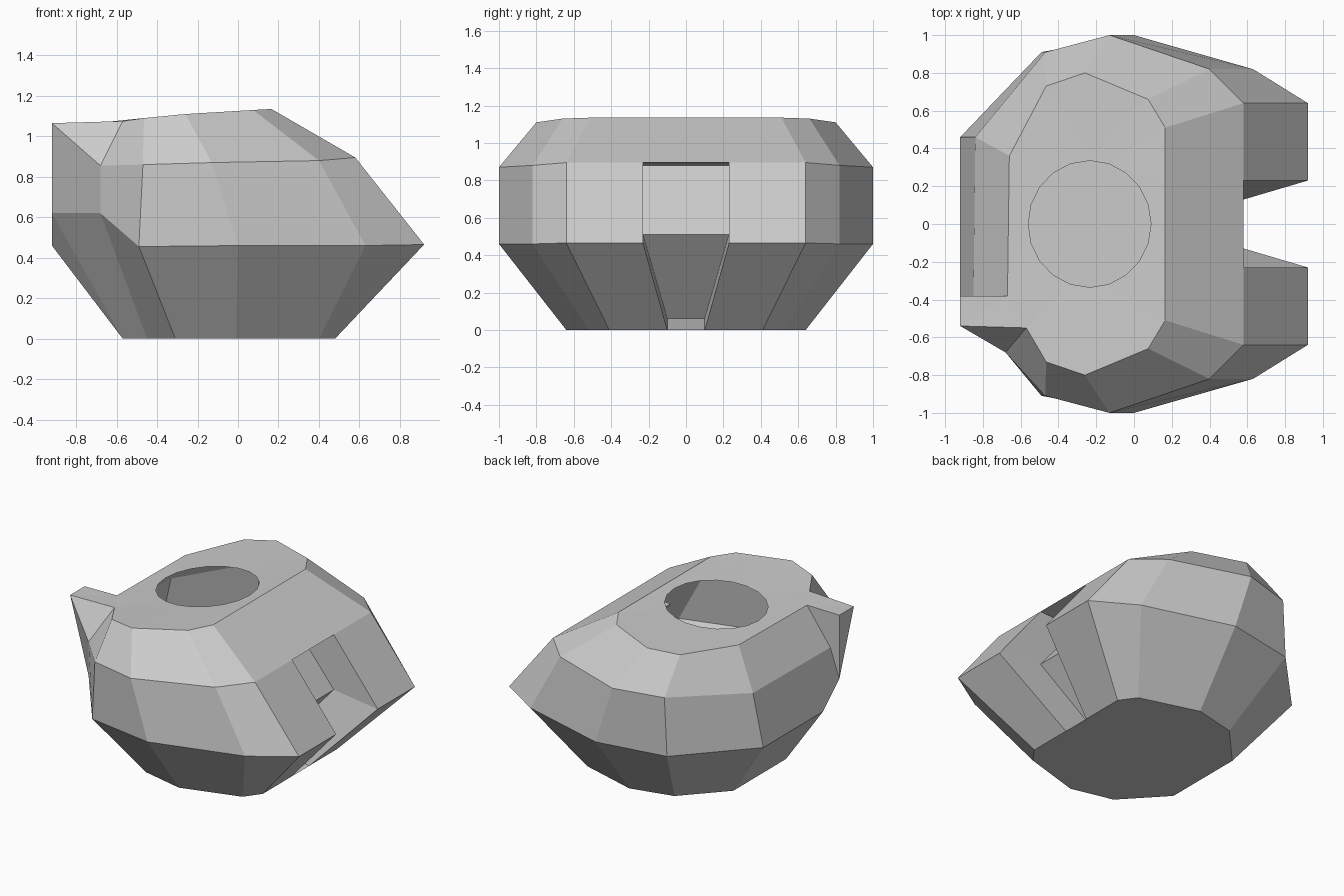
import bpy, bmesh, math
from mathutils import Vector

if "Cube" in bpy.data.objects:
    bpy.data.objects.remove(bpy.data.objects["Cube"])

bm = bmesh.new()
V = lambda *p: bm.verts.new(p)


def face(*vs):
    return bm.faces.new(vs)


# Half outlines, running from the gun slot round the cheek towards the rear
OUTLINES = [
    [(.48, .10, 0), (.48, .41, 0), (.40, .52, 0), (-.01, .64, 0), (-.31, .57, 0)],
    [(.92, .23, .465), (.92, .64, .465), (.63, .82, .46), (0, 1, .46), (-.49, .91, .455)],
    [(.58, .23, .895), (.58, .64, .895), (.40, .82, .88), (-.13, 1, .87), (-.47, .91, .86)],
    [(.165, .23, 1.135), (.165, .51, 1.135), (.075, .66, 1.13), (-.26, .80, 1.11), (-.465, .73, 1.09)],
]
# Rear corners differ: plain on the left (+y), raised bustle on the right (-y)
REAR = {
    1: [(-.57, .29, 0), (-.92, .46, .46), (-.84, .46, .82), (-.66, .36, 1.07)],
    -1: [(-.45, -.42, 0), (-.68, -.68, .62), (-.68, -.68, .855), (-.57, -.55, 1.075)],
}
sides = {}
for s in (1, -1):
    rings = [[V(x, s * y, z) for x, y, z in o] + [V(*REAR[s][i])]
             for i, o in enumerate(OUTLINES)]
    for a, b in zip(rings, rings[1:]):
        for i in range(5):
            face(a[i], a[i + 1], b[i + 1], b[i])
    sides[s] = rings
L, R = sides[1], sides[-1]

# Gun slot: recessed panel, tapered underside and small floor
face(L[3][0], R[3][0], R[2][0], L[2][0])
inner = {s: [V(.48 - .28, s * .10, .06), V(.58, s * .23, .51), V(.28, s * .23, .88)]
         for s in (1, -1)}
for s in (1, -1):
    for i in range(2):
        face(sides[s][i][0], sides[s][i + 1][0], inner[s][i + 1], inner[s][i])
pl = [L[0][0]] + inner[1] + [L[2][0]]
pr = [R[0][0]] + inner[-1] + [R[2][0]]
for i in range(4):
    face(pl[i], pr[i], pr[i + 1], pl[i + 1])

# Rear plates and bustle
foot = V(-.57, -.29, 0)
low = V(-.92, -.20, .46)
heel = V(-.92, -.38, .62)
step = V(-.85, -.38, .82)
root = V(-.67, -.38, 1.068)
tip_in = V(-.92, -.38, 1.065)
tip_out = V(-.92, -.54, 1.065)
face(L[0][5], foot, low, L[1][5])
face(foot, heel, low)
face(foot, R[0][5], R[1][5], heel)
face(L[1][5], low, heel, step, L[2][5])
face(L[2][5], step, root, L[3][5])
face(root, tip_in, heel, step)
face(tip_in, tip_out, heel)
face(tip_out, R[2][5], R[1][5], heel)
face(tip_out, R[3][5], R[2][5])

# Flat base
face(*L[0], foot, *reversed(R[0]))

# Roof with a round open hatch ring
outer = L[3] + [root, tip_in, tip_out] + R[3][::-1]
hatch = []
for i in range(20):
    a = math.tau * i / 20
    x = -.235 + .325 * math.cos(a)
    hatch.append(V(x, .335 * math.sin(a), 1.12 + .08 * x))
edges = []
for loop in (outer, hatch):
    for a, b in zip(loop, loop[1:] + loop[:1]):
        edges.append(bm.edges.get((a, b)) or bm.edges.new((a, b)))
bmesh.ops.triangle_fill(bm, edges=edges, use_beauty=True, normal=Vector((0, 0, 1)))
bmesh.ops.recalc_face_normals(bm, faces=bm.faces[:])

mesh = bpy.data.meshes.new("turret_shell")
bm.to_mesh(mesh)
bm.free()
bpy.context.collection.objects.link(bpy.data.objects.new("turret_shell", mesh))
